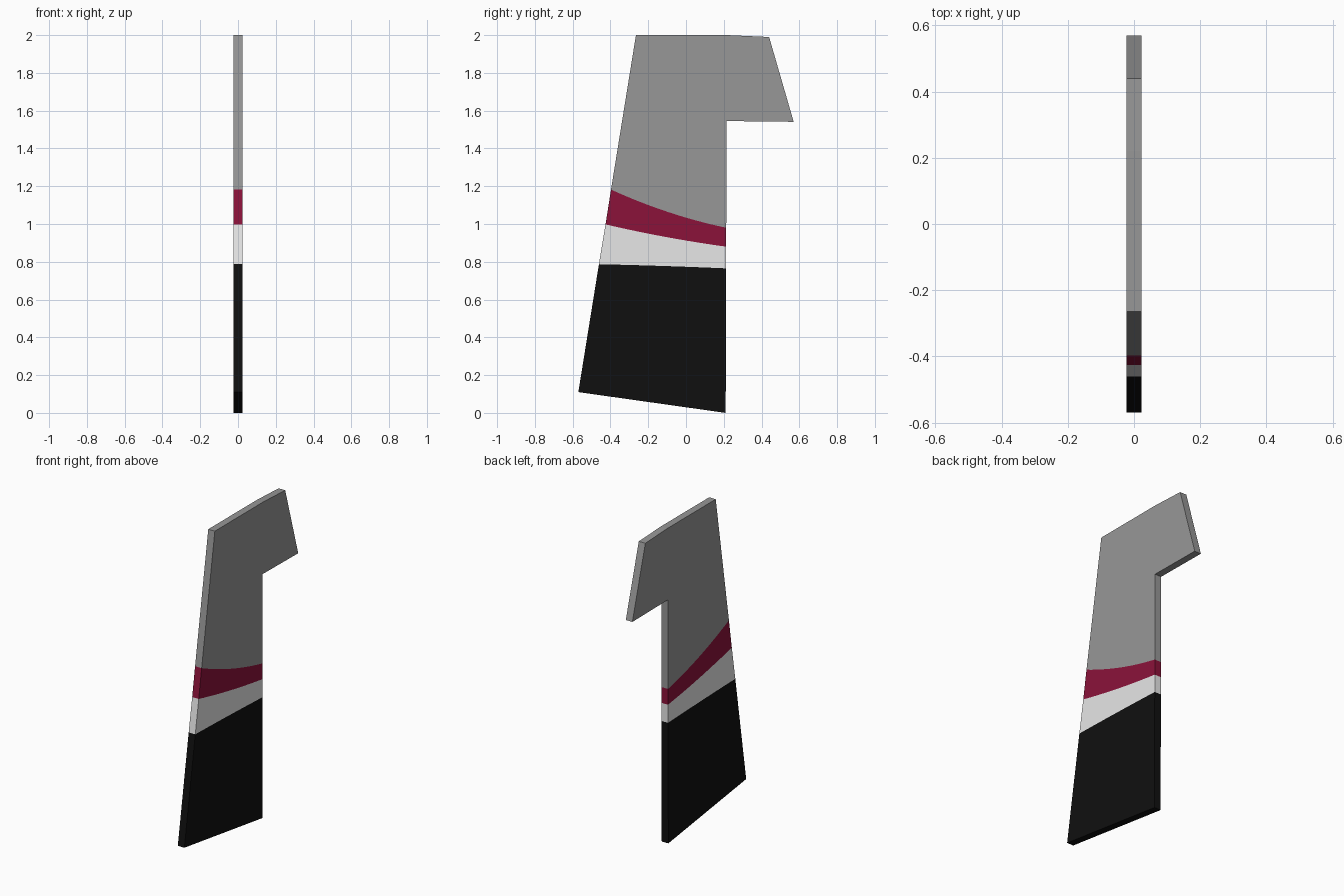
import bpy, bmesh

if "Cube" in bpy.data.objects:
    bpy.data.objects.remove(bpy.data.objects["Cube"])

THICK = 0.046
N = 12  # samples along each stripe edge

def material(name, rgb):
    m = bpy.data.materials.new(name)
    m.diffuse_color = (*rgb, 1)
    m.use_nodes = True
    m.node_tree.nodes["Principled BSDF"].inputs["Base Color"].default_value = m.diffuse_color
    return m

mats = [material("black", (0.005, 0.005, 0.005)),
        material("white", (0.80, 0.80, 0.80)),
        material("burgundy", (0.26, 0.006, 0.042)),
        material("grey", (0.31, 0.31, 0.31))]

def curve(a, mid, b):
    """Parabola through start, middle and end (y, z), left to right."""
    pts = []
    for i in range(N + 1):
        t = i / N
        y = a[0] + (b[0] - a[0]) * t
        s = (y - mid[0])
        z = (a[1] * s * (y - b[0]) / ((a[0] - mid[0]) * (a[0] - b[0]))
             + mid[1] * (y - a[0]) * (y - b[0]) / ((mid[0] - a[0]) * (mid[0] - b[0]))
             + b[1] * (y - a[0]) * s / ((b[0] - a[0]) * (b[0] - mid[0])))
        pts.append((y, z))
    return pts

# Edges between the coloured bands, bottom to top, as (y, z)
bottom = [(-0.57, 0.11), (0.21, 0.0)]
low = curve((-0.461, 0.787), (-0.13, 0.778), (0.213, 0.765))
middle = curve((-0.426, 0.998), (-0.1, 0.93), (0.213, 0.88))
high = curve((-0.397, 1.182), (-0.1, 1.065), (0.213, 0.98))
# Top edge and hooked tip
top = [(-0.265, 2.0), (0.22, 2.0), (0.44, 1.99), (0.57, 1.541), (0.215, 1.545)]

bm = bmesh.new()
rows = [[bm.verts.new((0, y, z)) for y, z in row]
        for row in (bottom, low, middle, high, top)]
for k in range(4):
    face = bm.faces.new(rows[k] + rows[k + 1][::-1])
    face.material_index = k

mesh = bpy.data.meshes.new("tail_fin")
bm.to_mesh(mesh)
bm.free()
for m in mats:
    mesh.materials.append(m)
fin = bpy.data.objects.new("tail_fin", mesh)
bpy.context.collection.objects.link(fin)

# Give the flat fin its thickness, centred on x = 0
solid = fin.modifiers.new("thickness", 'SOLIDIFY')
solid.thickness = THICK
solid.offset = 0
